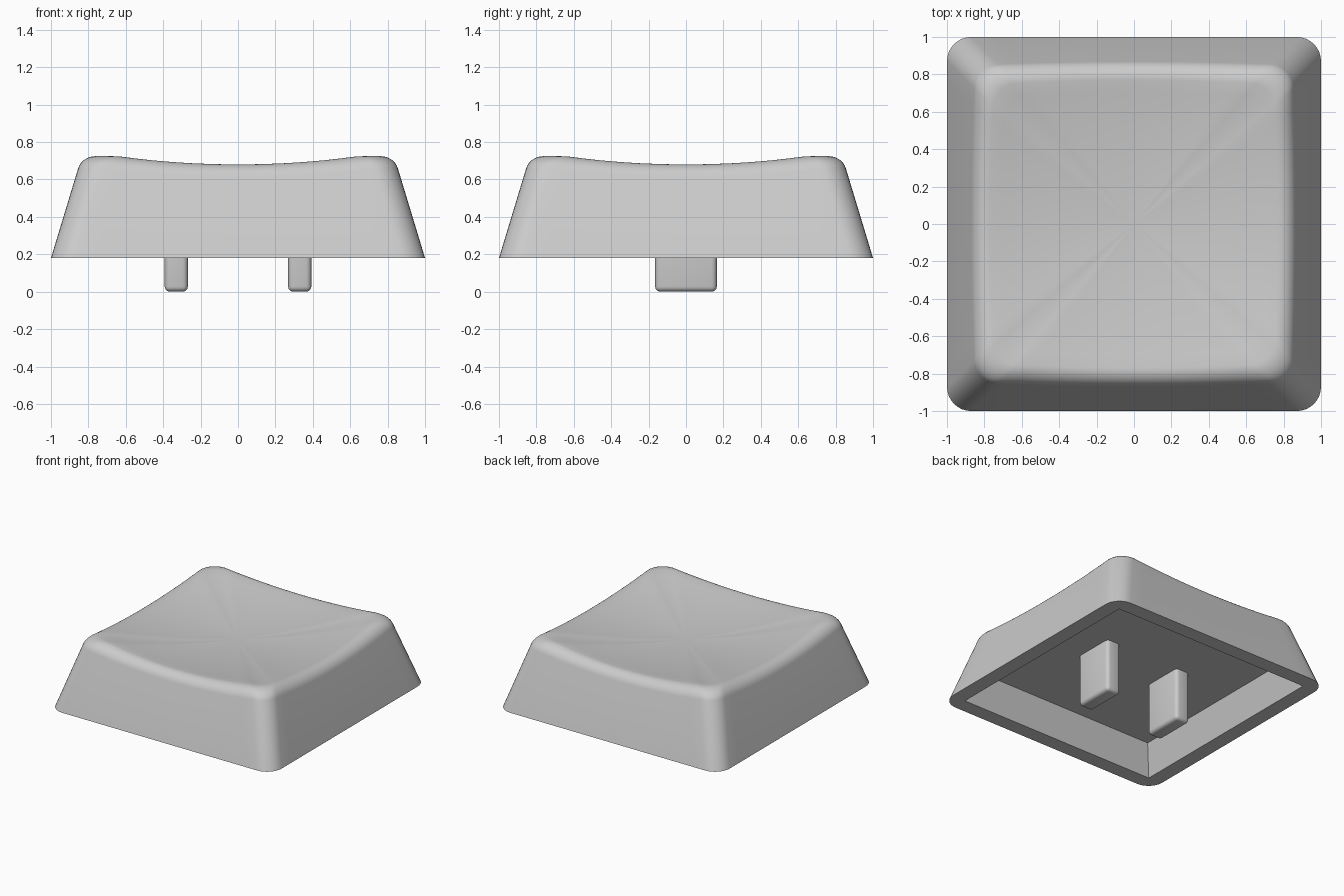
import bpy, bmesh, math
from mathutils import Vector

if "Cube" in bpy.data.objects:
    bpy.data.objects.remove(bpy.data.objects["Cube"])

BASE_Z, CEILING_Z = 0.18, 0.42
DRAFT = 0.303              # inward lean of the walls per unit of height
CORNER, FILLET = 0.13, 0.09
DISH_Z, DISH_K = 0.627, 0.09

grey = bpy.data.materials.new("light grey plastic")
grey.diffuse_color = (0.6, 0.6, 0.6, 1)
grey.use_nodes = True
grey.node_tree.nodes["Principled BSDF"].inputs["Base Color"].default_value = grey.diffuse_color


def outline(half, radius, side=16, arc=8):
    """Rounded square as (point, outward normal) pairs, counter-clockwise."""
    pts = []
    for q in range(4):
        c, s = round(math.cos(q * math.pi / 2)), round(math.sin(q * math.pi / 2))
        flat = half - radius
        quarter = [((half, -flat + 2 * flat * i / side), 0) for i in range(side)]
        for i in range(arc):
            a = math.pi / 2 * i / arc
            quarter.append(((flat + radius * math.cos(a), flat + radius * math.sin(a)), a))
        for (x, y), a in quarter:
            n = a + q * math.pi / 2
            pts.append((Vector((c * x - s * y, s * x + c * y)),
                        Vector((math.cos(n), math.sin(n)))))
    return pts


def dish(p):
    return DISH_Z + DISH_K * p.length_squared


def section(i):
    """Points up one wall, round the top fillet and in across the dish."""
    d = 0.15
    for _ in range(20):
        p, n = outline_at(d, i)
        d = DRAFT * (dish(p) - BASE_Z)
    p, n = outline_at(d, i)
    z = dish(p)
    wall = Vector((-DRAFT, -1)).normalized()
    inward = Vector((1, -2 * DISH_K * p.dot(n))).normalized()
    half_angle = wall.angle(inward) / 2
    edge = Vector((0, z))
    reach = FILLET / math.tan(half_angle)
    centre = edge + (wall + inward).normalized() * FILLET / math.sin(half_angle)
    a, b = edge + wall * reach - centre, edge + inward * reach - centre
    sweep = a.angle(b)
    pts = [base[i][0].to_3d() + Vector((0, 0, BASE_Z))]
    for k in range(9):
        t = k / 8
        v = centre + (a * math.sin((1 - t) * sweep) + b * math.sin(t * sweep)) / math.sin(sweep)
        # slide along the corner's own inset line so the corner radius is kept
        q = outline_at(d + v.x, i)[0]
        pts.append(Vector((q.x, q.y, v.y)))
    rim = pts[-1].copy()
    for k in range(1, 12):
        q = rim.xy * (1 - k / 12)
        pts.append(Vector((q.x, q.y, dish(q) + (rim.z - dish(rim.xy)) * (1 - k / 12))))
    return pts


def outline_at(inset, i):
    key = round(inset, 7)
    if key not in cache:
        cache[key] = outline(1 - inset, CORNER)
    return cache[key][i]


cache = {}
base = outline(1, CORNER)
count = len(base)

# Cap shell: cavity, bottom rim, walls, fillet and dished top
bm = bmesh.new()
sections = []
for i in range(count):
    inner = [outline(0.81, 0)[i][0].to_3d() + Vector((0, 0, CEILING_Z)),
             outline(0.88, 0)[i][0].to_3d() + Vector((0, 0, BASE_Z))]
    sections.append([bm.verts.new(p) for p in inner + section(i)])
for i in range(count):
    a, b = sections[i], sections[(i + 1) % count]
    for k in range(len(a) - 1):
        bm.faces.new((a[k], b[k], b[k + 1], a[k + 1]))
middle = bm.verts.new((0, 0, DISH_Z))
for i in range(count):
    bm.faces.new((sections[i][-1], sections[(i + 1) % count][-1], middle))
bm.faces.new([s[0] for s in reversed(sections)])
bmesh.ops.remove_doubles(bm, verts=bm.verts, dist=1e-5)
bmesh.ops.recalc_face_normals(bm, faces=bm.faces)


def finish(name, bm):
    mesh = bpy.data.meshes.new(name)
    bm.to_mesh(mesh)
    bm.free()
    mesh.materials.append(grey)
    obj = bpy.data.objects.new(name, mesh)
    bpy.context.collection.objects.link(obj)
    bpy.context.view_layer.objects.active = obj
    bpy.ops.object.select_all(action='DESELECT')
    obj.select_set(True)
    bpy.ops.object.shade_smooth_by_angle(angle=math.radians(35))
    return obj


finish("cap_shell", bm)

# Two rounded mounting prongs under the ceiling
for side, x in (("left", -0.33), ("right", 0.33)):
    bm = bmesh.new()
    bmesh.ops.create_cube(bm, size=1)
    top = CEILING_Z + 0.05
    for v in bm.verts:
        v.co = Vector((x + v.co.x * 0.124, v.co.y * 0.33, (v.co.z + 0.5) * top))
    bmesh.ops.bevel(bm, geom=bm.edges[:], offset=0.028, segments=4, profile=0.5, affect='EDGES')
    finish(side + "_prong", bm)
